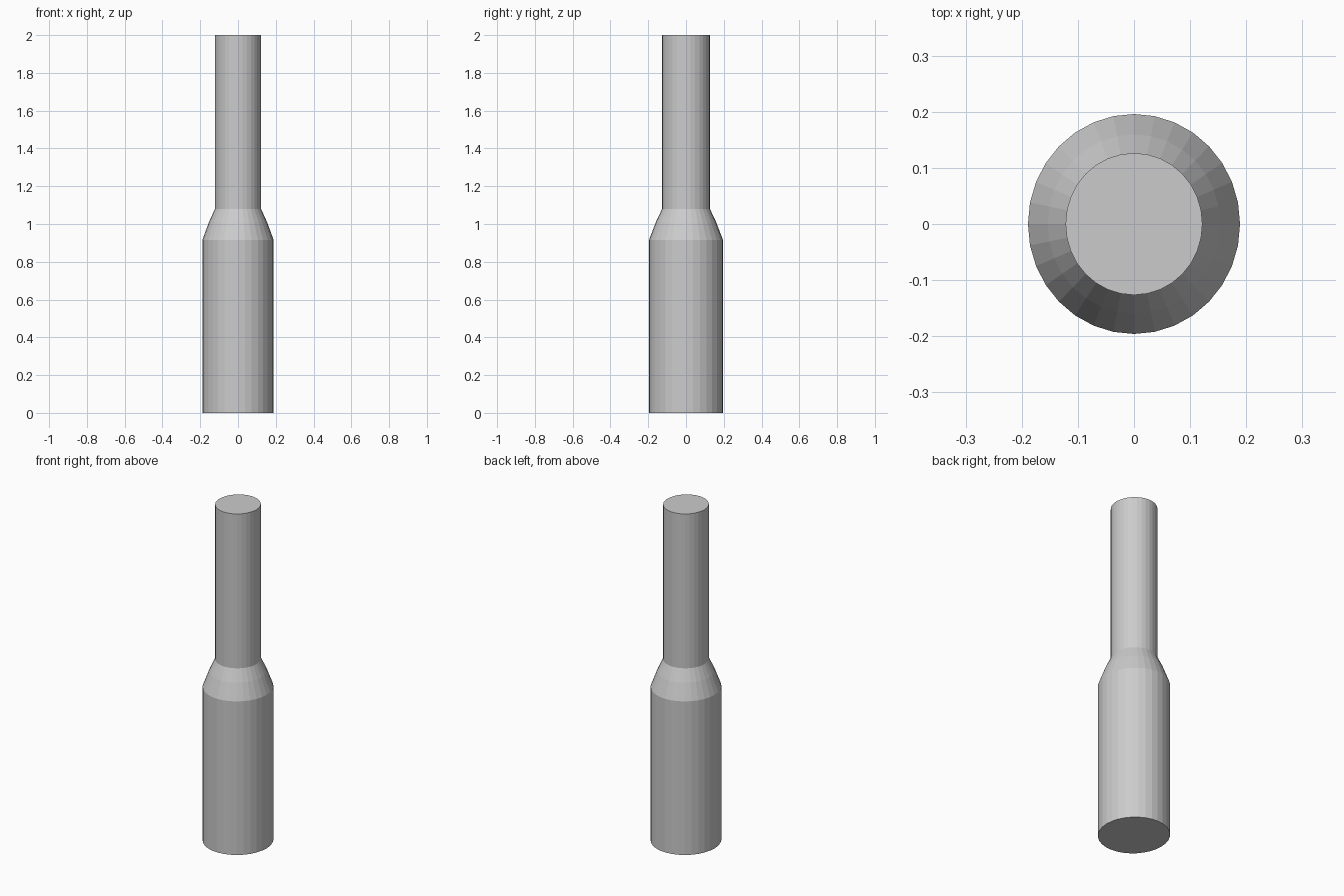
import bpy, bmesh
from math import sin, cos, pi

if "Cube" in bpy.data.objects:
    bpy.data.objects.remove(bpy.data.objects["Cube"])

SIDES = 32
Y_STRETCH = 1.037  # slightly deeper than wide
# (radius along x, height)
PROFILE = [(0.189, 0.0), (0.189, 0.915), (0.154, 1.01), (0.122, 1.08), (0.122, 2.0)]


def lathe(name, profile):
    bm = bmesh.new()
    rings = [[bm.verts.new((r * cos(2 * pi * i / SIDES),
                            r * Y_STRETCH * sin(2 * pi * i / SIDES), z))
              for i in range(SIDES)] for r, z in profile]
    for a, b in zip(rings, rings[1:]):
        for i in range(SIDES):
            j = (i + 1) % SIDES
            bm.faces.new((a[i], a[j], b[j], b[i]))
    # bottom and top caps
    bm.faces.new(rings[0][::-1])
    bm.faces.new(rings[-1])
    mesh = bpy.data.meshes.new(name)
    bm.to_mesh(mesh)
    bm.free()
    obj = bpy.data.objects.new(name, mesh)
    bpy.context.collection.objects.link(obj)
    return obj


# stepped post: wide base, tapered shoulder, narrow neck
lathe("stepped_post", PROFILE)
